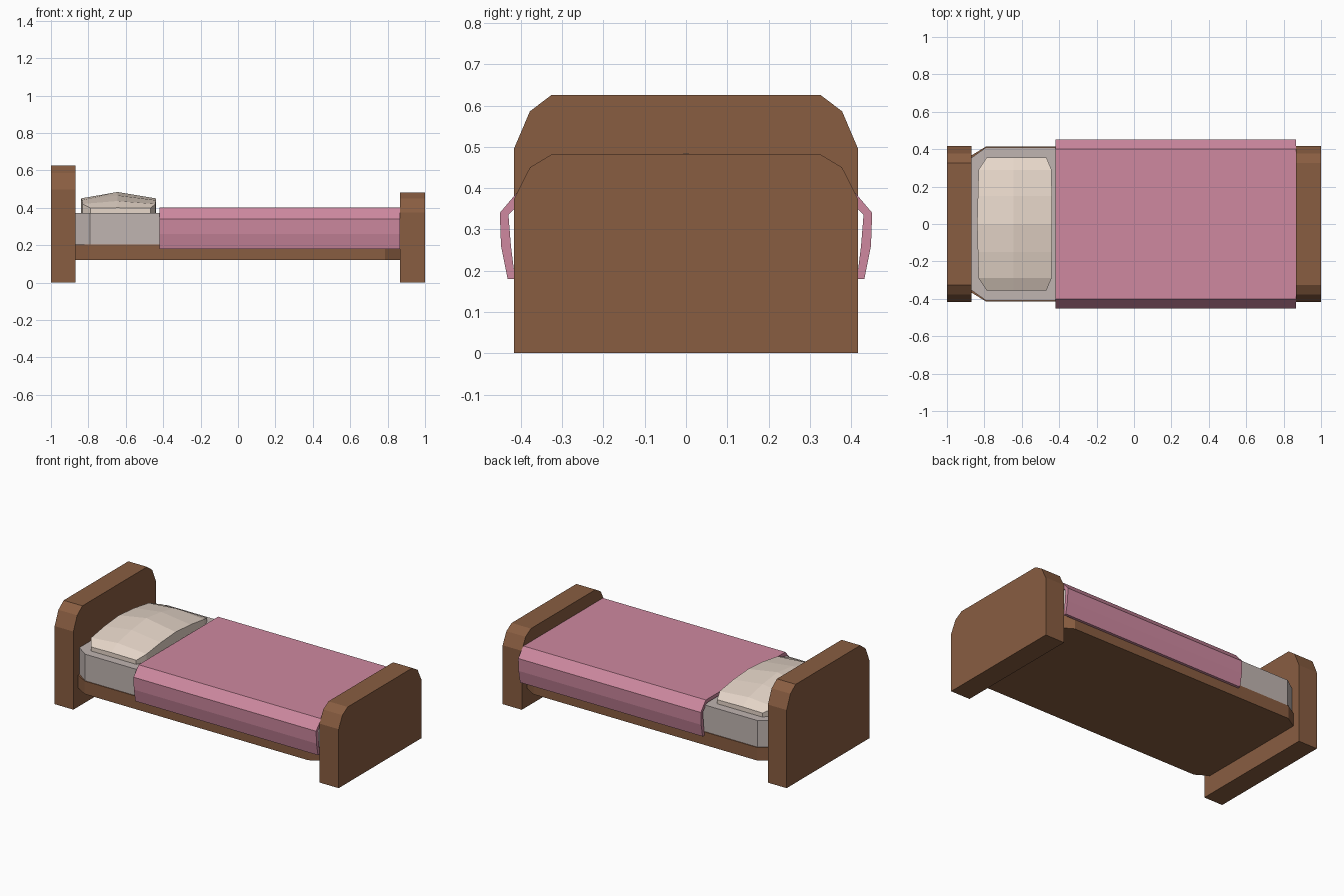
import bpy, bmesh

if "Cube" in bpy.data.objects:
    bpy.data.objects.remove(bpy.data.objects["Cube"])


def material(name, rgb):
    m = bpy.data.materials.new(name)
    m.diffuse_color = (*rgb, 1)
    m.use_nodes = True
    m.node_tree.nodes["Principled BSDF"].inputs["Base Color"].default_value = m.diffuse_color
    return m


wood = material("wood", (0.25, 0.11, 0.053))
linen = material("mattress cloth", (0.53, 0.46, 0.44))
cream = material("pillow cloth", (0.80, 0.68, 0.59))
pink = material("blanket cloth", (0.62, 0.25, 0.35))


def finish(bm, name, mat):
    bmesh.ops.recalc_face_normals(bm, faces=bm.faces)
    me = bpy.data.meshes.new(name)
    bm.to_mesh(me)
    bm.free()
    me.materials.append(mat)
    ob = bpy.data.objects.new(name, me)
    bpy.context.collection.objects.link(ob)
    return ob


def loft(name, rings, mat):
    """Skin a stack of equal-length rings and cap both ends."""
    bm = bmesh.new()
    rows = [[bm.verts.new(p) for p in r] for r in rings]
    n = len(rows[0])
    for a, b in zip(rows, rows[1:]):
        for i in range(n):
            j = (i + 1) % n
            bm.faces.new((a[i], a[j], b[j], b[i]))
    bm.faces.new(rows[0])
    bm.faces.new(rows[-1])
    return finish(bm, name, mat)


def along_x(name, profile, x0, x1, mat):
    return loft(name, [[(x, y, z) for y, z in profile] for x in (x0, x1)], mat)


def mirrored(half):
    return half + [(-y, z) for y, z in reversed(half)]


# Headboard and footboard: panels with faceted shoulders
along_x("headboard", mirrored([(0.416, 0), (0.416, 0.497), (0.378, 0.586), (0.325, 0.626)]),
        -1.0, -0.868, wood)
along_x("footboard", mirrored([(0.416, 0), (0.416, 0.375), (0.378, 0.45), (0.325, 0.482)]),
        0.865, 1.0, wood)


# Bed base and mattress: slabs with clipped corners
def slab(name, x0, x1, y, cx, cy, z0, z1, mat):
    plan = [(x0, -y + cy), (x0 + cx, -y), (x1 - cx, -y), (x1, -y + cy),
            (x1, y - cy), (x1 - cx, y), (x0 + cx, y), (x0, y - cy)]
    loft(name, [[(px, py, z) for px, py in plan] for z in (z0, z1)], mat)


slab("bed_base", -0.88, 0.875, 0.415, 0.09, 0.055, 0.12, 0.203, wood)
slab("mattress", -0.875, 0.87, 0.41, 0.085, 0.06, 0.203, 0.372, linen)

# Blanket: folded sheet with thickness draped over both sides
outer = [(0.432, 0.18), (0.448, 0.26), (0.451, 0.34), (0.400, 0.400)]
inner = [(0.388, 0.378), (0.430, 0.335), (0.424, 0.26), (0.414, 0.18)]
drape = mirrored(outer) + [(-y, z) for y, z in reversed(inner)] + inner
along_x("blanket", drape, -0.42, 0.866, pink)

# Pillow: arched sections across the bed (y, x back, x front, edge z, ridge z)
half = [(0.355, 0.143, 0.177, 0.398, 0.400), (0.29, 0.186, 0.204, 0.420, 0.436),
        (0.15, 0.19, 0.206, 0.440, 0.466), (0.0, 0.194, 0.206, 0.450, 0.484)]
sections = [(-s[0], *s[1:]) for s in half] + list(reversed(half[:-1]))
cx = -0.645
loft("pillow", [[(cx - a, y, 0.368), (cx - a, y, ze), (cx, y, zr),
                 (cx + b, y, ze), (cx + b, y, 0.368)]
                for y, a, b, ze, zr in sections], cream)
